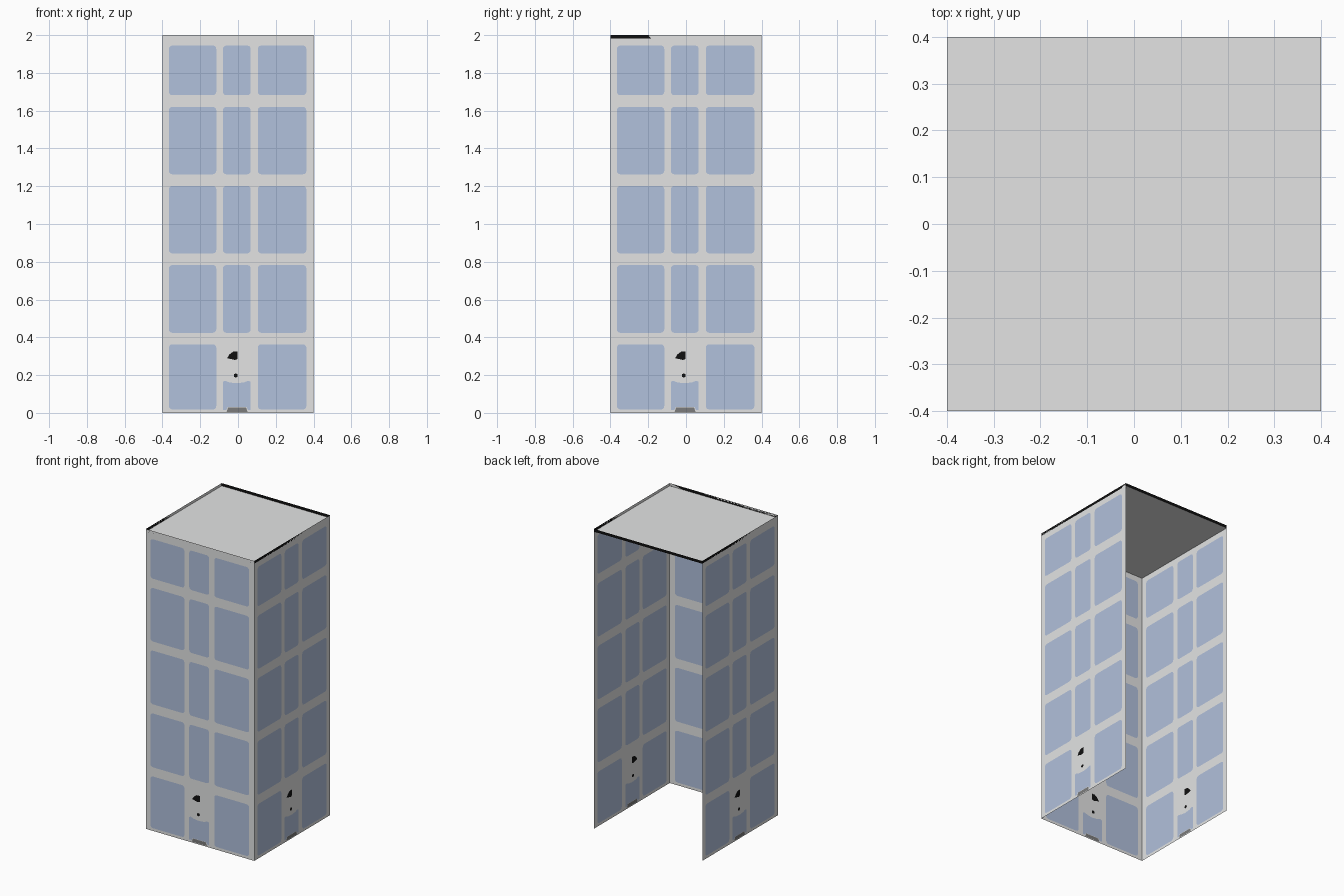
import bpy, bmesh, math
from mathutils import Matrix

if "Cube" in bpy.data.objects:
    bpy.data.objects.remove(bpy.data.objects["Cube"])

HALF, TOP, RIM, RECESS = 0.4, 2.0, 0.021, 0.018


def material(name, rgb):
    m = bpy.data.materials.new(name)
    m.diffuse_color = (*rgb, 1)
    m.use_nodes = True
    m.node_tree.nodes["Principled BSDF"].inputs["Base Color"].default_value = m.diffuse_color
    return m


GREY = material("concrete_grey", (0.77, 0.775, 0.775))
BLUE = material("window_blue", (0.441, 0.531, 0.716))
BLACK = material("trim_black", (0.005, 0.005, 0.005))
DARK = material("threshold_dark_grey", (0.2, 0.2, 0.2))


def add_object(name, bm, mats):
    me = bpy.data.meshes.new(name)
    bm.to_mesh(me)
    bm.free()
    for m in mats:
        me.materials.append(m)
    ob = bpy.data.objects.new(name, me)
    bpy.context.collection.objects.link(ob)
    return ob


def rounded_rect(x0, x1, z0, z1, r=0.018, steps=3):
    """Counter-clockwise outline of a pane with rounded corners."""
    pts = []
    corners = [(x1 - r, z0 + r, -90), (x1 - r, z1 - r, 0),
               (x0 + r, z1 - r, 90), (x0 + r, z0 + r, 180)]
    for cx, cz, start in corners:
        for i in range(steps + 1):
            a = math.radians(start + 90 * i / steps)
            pts.append((cx + r * math.cos(a), cz + r * math.sin(a)))
    return pts


# Window layout shared by the three walls
columns = [(-0.366, -0.115), (-0.08, 0.067), (0.105, 0.362)]
rows = [(1.682, 1.945), (1.263, 1.62), (0.844, 1.202), (0.424, 0.783), (0.018, 0.363)]
shapes = [(1, rounded_rect(*c, *r)) for r in rows for c in columns
          if not (r is rows[-1] and c is columns[1])]

# Entrance pane with a dipped top edge, above a dark threshold
shapes.append((1, [(-0.08, 0.016), (-0.062, 0.016), (-0.055, 0.03), (0.045, 0.03),
                   (0.052, 0.016), (0.067, 0.016), (0.067, 0.165), (0.055, 0.17),
                   (0.03, 0.161), (-0.006, 0.157), (-0.045, 0.161), (-0.068, 0.17),
                   (-0.08, 0.165)]))
shapes.append((3, [(-0.06, 0.006), (0.05, 0.006), (0.043, 0.028), (-0.053, 0.028)]))

# Entrance lamp: black head and a small black foot
shapes.append((2, [(-0.058, 0.29), (-0.016, 0.28), (-0.002, 0.285), (-0.002, 0.325),
                   (-0.025, 0.325), (-0.045, 0.31)]))
shapes.append((2, rounded_rect(-0.022, -0.002, 0.188, 0.208, 0.008)))


def wall(name, turn):
    """Single-sheet wall with the shapes cut into it as coloured faces."""
    bm = bmesh.new()

    def loop(pts):
        vs = [bm.verts.new((x, -HALF, z)) for x, z in pts]
        for a, b in zip(vs, vs[1:] + vs[:1]):
            bm.edges.new((a, b))
        return vs

    loop([(-HALF, 0), (HALF, 0), (HALF, TOP), (-HALF, TOP)])
    loops = [(i, loop(p)) for i, p in shapes]
    bmesh.ops.triangle_fill(bm, use_beauty=True, edges=bm.edges[:], normal=(0, -1, 0))
    for index, vs in loops:
        bm.faces.new(vs).material_index = index
    for f in bm.faces:
        f.normal_update()
        if f.normal.y > 0:
            f.normal_flip()
    bm.transform(Matrix.Rotation(math.radians(turn), 4, 'Z'))
    add_object(name, bm, [GREY, BLUE, BLACK, DARK])


# Three walls; the back is left open
for name, turn in (("front_wall", 0), ("right_wall", 90), ("left_wall", -90)):
    wall(name, turn)

# Roof sheet with a raised rim, black on the inner step
bm = bmesh.new()
roof = bm.faces.new([bm.verts.new((x * HALF, y * HALF, TOP))
                     for x, y in ((-1, -1), (1, -1), (1, 1), (-1, 1))])
bmesh.ops.inset_region(bm, faces=[roof], thickness=RIM)
ext = bmesh.ops.extrude_face_region(bm, geom=[roof])
bmesh.ops.translate(bm, vec=(0, 0, -RECESS),
                    verts=[g for g in ext["geom"] if isinstance(g, bmesh.types.BMVert)])
if roof.is_valid:
    bm.faces.remove(roof)
for f in bm.faces:
    f.normal_update()
    f.material_index = 1 if abs(f.normal.z) < 0.5 else 0
add_object("roof", bm, [GREY, BLACK])
